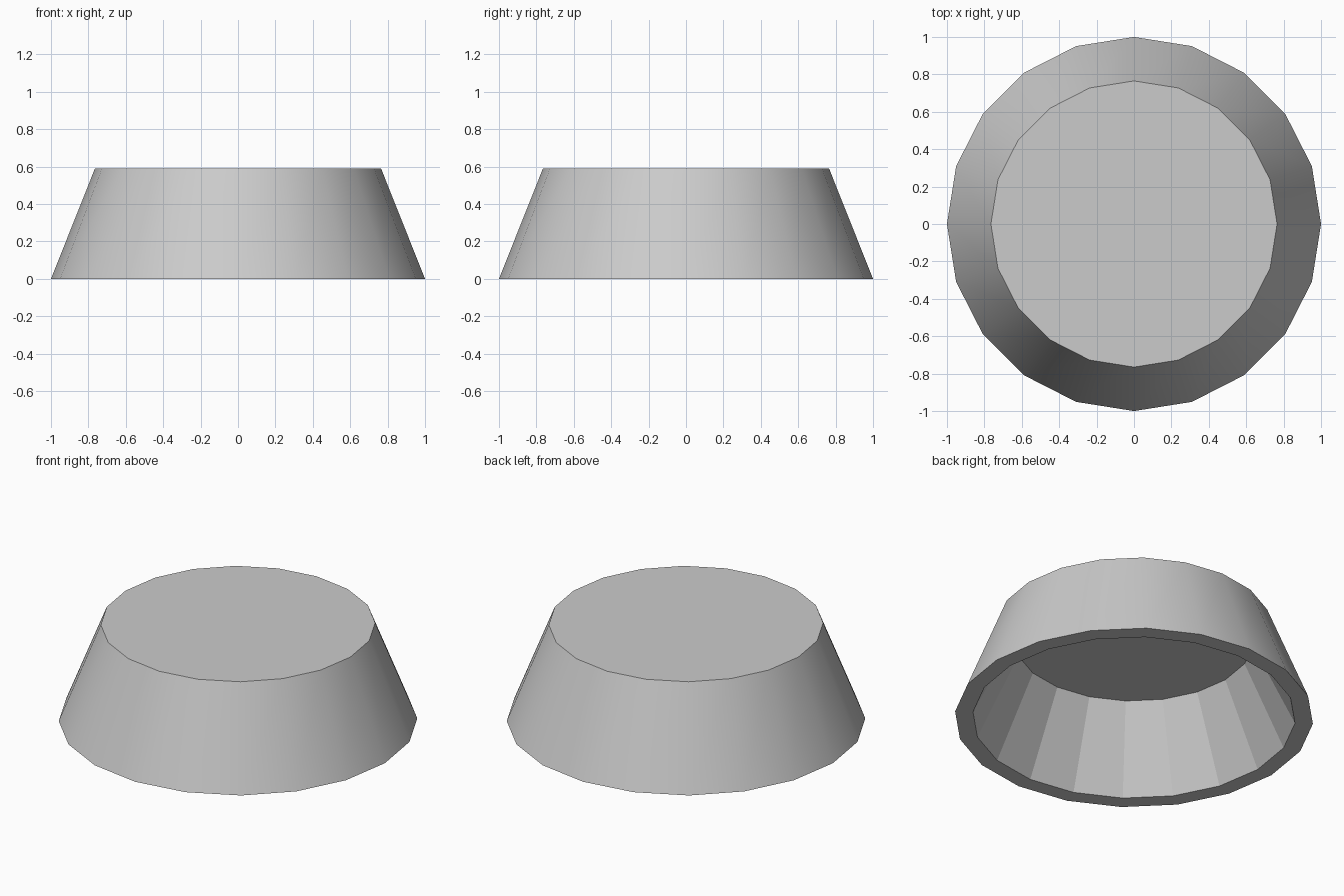
import bpy, bmesh
from math import cos, sin, tau

if "Cube" in bpy.data.objects:
    bpy.data.objects.remove(bpy.data.objects["Cube"])

SIDES = 20
WALL = 0.1
HEIGHT = 0.59
R_BOTTOM, R_TOP = 1.0, 0.765

bm = bmesh.new()


def ring(radius, z):
    return [bm.verts.new((radius * cos(tau * i / SIDES), radius * sin(tau * i / SIDES), z))
            for i in range(SIDES)]


def bridge(a, b, smooth=False):
    for i in range(SIDES):
        j = (i + 1) % SIDES
        bm.faces.new((a[i], a[j], b[j], b[i])).smooth = smooth


# Tapered hollow shell, open underneath
outer_bottom = ring(R_BOTTOM, 0)
outer_top = ring(R_TOP, HEIGHT)
inner_bottom = ring(R_BOTTOM - WALL, 0)
inner_top = ring(R_TOP - WALL, HEIGHT - WALL)

bridge(outer_bottom, outer_top, smooth=True)   # smooth outer wall
bm.faces.new(outer_top)                        # lid
bridge(inner_bottom, outer_bottom)             # flat bottom rim
bridge(inner_top, inner_bottom)                # faceted inner wall
bm.faces.new(inner_top[::-1])                  # ceiling of the hollow

# Keep rim and lid edges crisp
for e in bm.edges:
    if e.calc_face_angle(0) > 0.6:
        e.smooth = False

mesh = bpy.data.meshes.new("tapered_cap")
bm.to_mesh(mesh)
bm.free()
cap = bpy.data.objects.new("tapered_cap", mesh)
bpy.context.collection.objects.link(cap)
